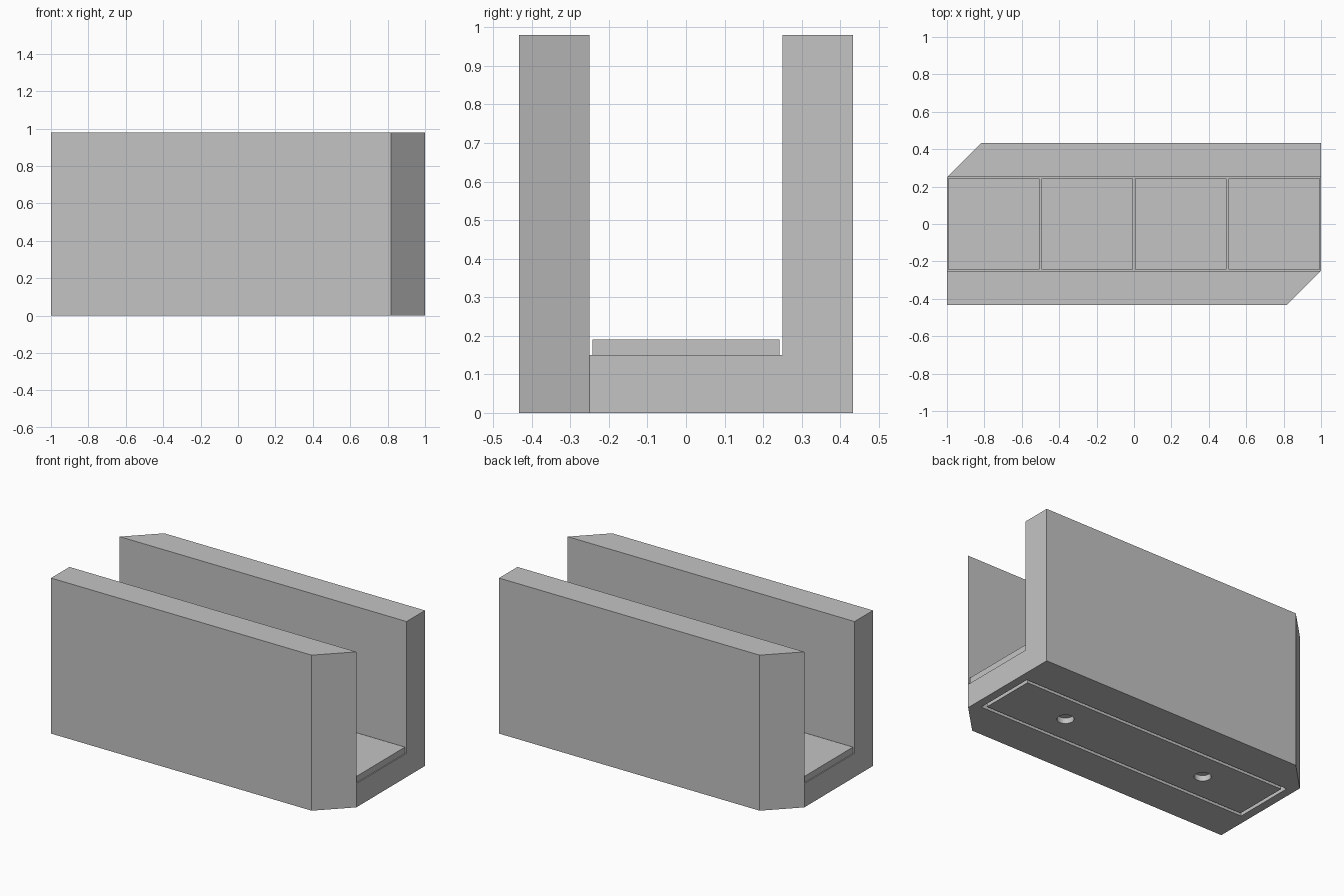
import bpy
import bmesh
import math

default = bpy.data.objects.get("Cube")
if default:
    bpy.data.objects.remove(default, do_unlink=True)

# Main dimensions
LENGTH, WIDTH, HEIGHT = 1.0, 0.433, 0.98   # half length, half width, height
INNER = 0.25                               # half width of the channel
FLOOR = 0.15
CUT = WIDTH - INNER                        # size of the corner chamfers
POCKET = 0.035                             # depth of the underside recess

grey = bpy.data.materials.new("plain_grey")
grey.use_nodes = True
colour = (0.55, 0.55, 0.55, 1)
grey.diffuse_color = colour
grey.node_tree.nodes["Principled BSDF"].inputs["Base Color"].default_value = colour


def prism(name, outline, z0, z1):
    """Extrude a counter-clockwise outline from z0 up to z1."""
    bm = bmesh.new()
    base = bm.faces.new([bm.verts.new((x, y, z0)) for x, y in outline])
    top = bmesh.ops.extrude_face_region(bm, geom=[base], use_keep_orig=True)["geom"]
    for v in top:
        if isinstance(v, bmesh.types.BMVert):
            v.co.z = z1
    bmesh.ops.recalc_face_normals(bm, faces=bm.faces)
    mesh = bpy.data.meshes.new(name)
    bm.to_mesh(mesh)
    bm.free()
    mesh.materials.append(grey)
    obj = bpy.data.objects.new(name, mesh)
    bpy.context.collection.objects.link(obj)
    return obj


def rectangle(x0, x1, half_y):
    return [(x0, -half_y), (x1, -half_y), (x1, half_y), (x0, half_y)]


def circle(cx, radius, sides=32):
    steps = [2 * math.pi * i / sides for i in range(sides)]
    return [(cx + radius * math.cos(a), radius * math.sin(a)) for a in steps]


def subtract(obj, cutter):
    """Cut a shape out of an object and discard the cutter."""
    cutter.hide_render = True
    mod = obj.modifiers.new("cut", "BOOLEAN")
    mod.operation = "DIFFERENCE"
    mod.solver = "EXACT"
    mod.object = cutter
    bpy.context.view_layer.objects.active = obj
    bpy.ops.object.modifier_apply(modifier=mod.name)
    bpy.data.objects.remove(cutter, do_unlink=True)


# Channel body: block with two opposite chamfered corners
footprint = [(-LENGTH, -WIDTH), (LENGTH - CUT, -WIDTH), (LENGTH, -INNER),
             (LENGTH, WIDTH), (-LENGTH + CUT, WIDTH), (-LENGTH, INNER)]
body = prism("channel_body", footprint, 0, HEIGHT)
subtract(body, prism("channel_cutter", rectangle(-1.2, 1.2, INNER), FLOOR, 1.2))

# Recess in the underside, filled by a slightly smaller plate
subtract(body, prism("recess_cutter", rectangle(-0.947, 0.947, 0.198), -0.1, POCKET))
plate = prism("underside_plate", rectangle(-0.925, 0.925, 0.176), 0, POCKET)

# Two round holes through the plate
for x in (-0.5, 0.5):
    subtract(plate, prism("hole_cutter", circle(x, 0.048), -0.1, 0.1))

# Row of four floor tiles with narrow gaps
for i in range(4):
    centre = -0.75 + 0.5 * i
    prism(f"floor_tile_{i + 1}", rectangle(centre - 0.244, centre + 0.244, 0.243),
          FLOOR, FLOOR + 0.04)
